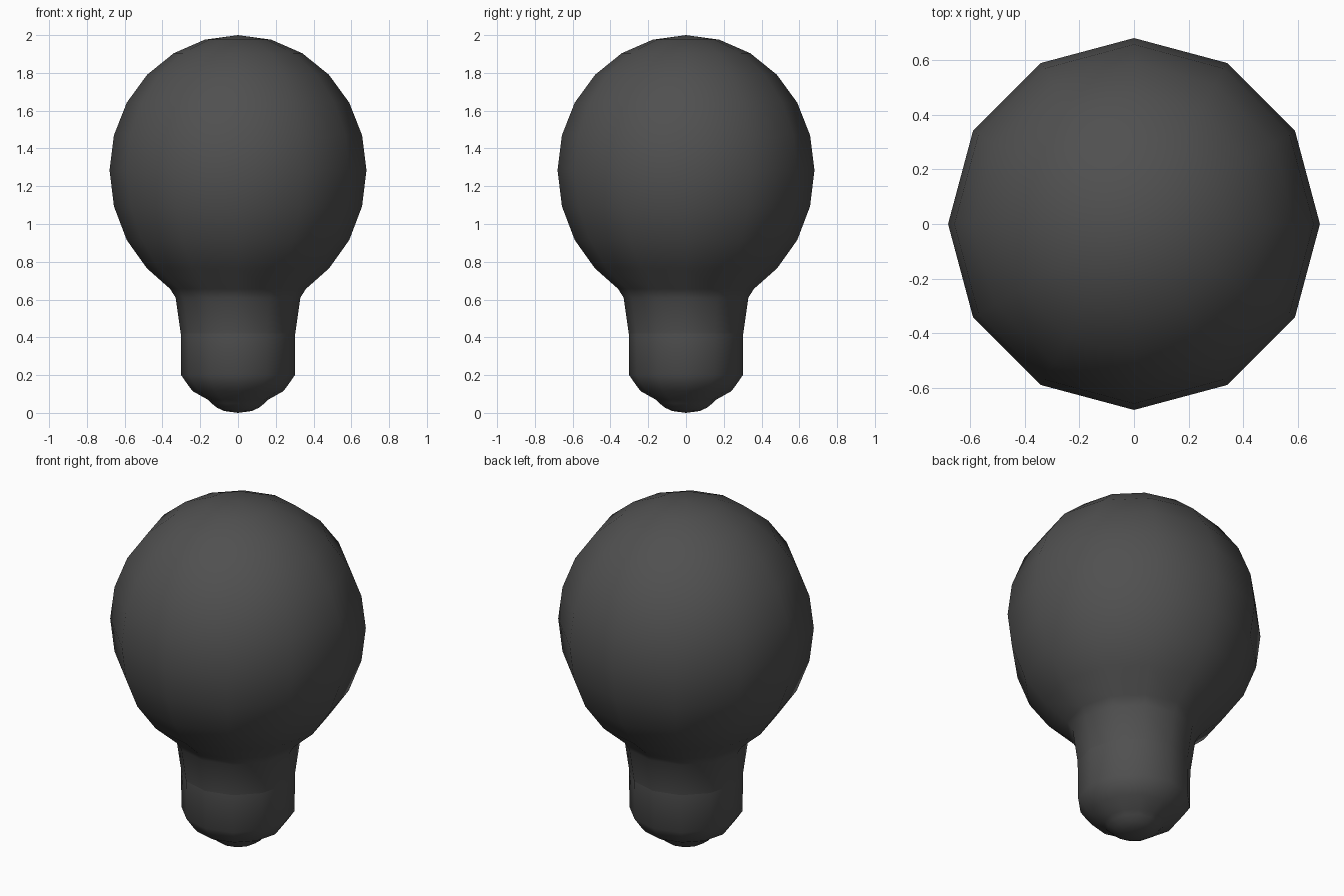
import bpy, bmesh, math

if "Cube" in bpy.data.objects:
    bpy.data.objects.remove(bpy.data.objects["Cube"])

SIDES = 12

dark = bpy.data.materials.new("dark_grey")
dark.diffuse_color = (0.08, 0.08, 0.08, 1)
dark.use_nodes = True
dark.node_tree.nodes["Principled BSDF"].inputs["Base Color"].default_value = dark.diffuse_color


def lathe(name, profile):
    """Revolve (radius, height) points about z into a smooth 12-sided object."""
    bm = bmesh.new()
    verts = [bm.verts.new((r, 0, z)) for r, z in profile]
    edges = [bm.edges.new(pair) for pair in zip(verts, verts[1:])]
    bmesh.ops.spin(bm, geom=verts + edges, cent=(0, 0, 0), axis=(0, 0, 1),
                   angle=math.tau, steps=SIDES, use_duplicate=False)
    bmesh.ops.remove_doubles(bm, verts=bm.verts[:], dist=0.0005)
    bmesh.ops.recalc_face_normals(bm, faces=bm.faces[:])
    for f in bm.faces:
        f.smooth = True
    mesh = bpy.data.meshes.new(name)
    bm.to_mesh(mesh)
    bm.free()
    mesh.materials.append(dark)
    obj = bpy.data.objects.new(name, mesh)
    bpy.context.collection.objects.link(obj)
    return obj


# Glass globe narrowing into its neck
globe = [(0.68 * math.sin(math.radians(a)), 1.285 + 0.0 + (0.715 if a < 90 else 0.74) * math.cos(math.radians(a)))
         for a in (0, 15, 30, 45, 60, 75, 90, 105, 120)]
globe += [(0.482, 0.765), (0.36, 0.657), (0.33, 0.61), (0.303, 0.42)]
lathe("glass_globe", globe)

# Screw base with the rounded contact at the bottom
lathe("screw_base", [(0.303, 0.42), (0.301, 0.2), (0.265, 0.148), (0.24, 0.115),
                     (0.16, 0.07), (0.14, 0.05), (0.11, 0.027), (0.074, 0.01), (0, 0)])
